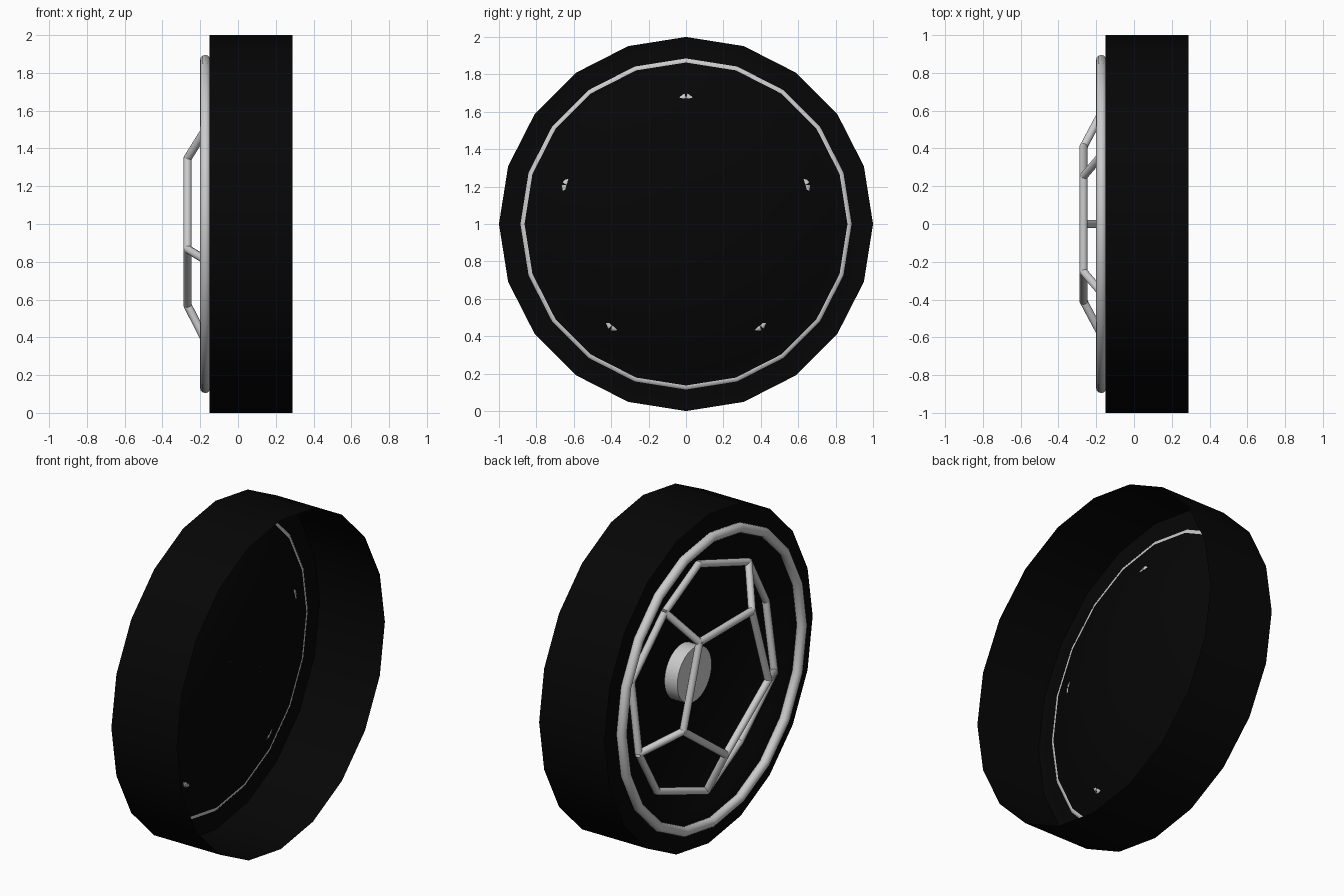
import bpy, bmesh, math
from mathutils import Vector

old = bpy.data.objects.get("Cube")
if old:
    bpy.data.objects.remove(old, do_unlink=True)


def material(name, value):
    mat = bpy.data.materials.new(name)
    mat.use_nodes = True
    colour = (value, value, value, 1)
    mat.diffuse_color = colour
    mat.node_tree.nodes["Principled BSDF"].inputs["Base Color"].default_value = colour
    return mat


BLACK = material("black", 0.0018)
SILVER = material("silver", 0.6)


def polar(x, r, degrees):
    """Point around the x axis, standing on the ground."""
    a = math.radians(degrees)
    return Vector((x, r * math.cos(a), 1 + r * math.sin(a)))


def lathe(name, profile, sides, mat, closed=False):
    """Turn a profile of (x, radius) points around the x axis."""
    bm = bmesh.new()
    rings = [[bm.verts.new(polar(x, r, 360 * i / sides)) for i in range(sides)]
             for x, r in profile]
    pairs = list(zip(rings, rings[1:]))
    if closed:
        pairs.append((rings[-1], rings[0]))
    else:
        bm.faces.new(rings[-1])
    for a, b in pairs:
        for i in range(sides):
            j = (i + 1) % sides
            bm.faces.new((a[i], a[j], b[j], b[i]))
    bmesh.ops.recalc_face_normals(bm, faces=bm.faces)
    return finish(name, bm, mat)


def finish(name, bm, mat):
    mesh = bpy.data.meshes.new(name)
    bm.to_mesh(mesh)
    bm.free()
    mesh.materials.append(mat)
    obj = bpy.data.objects.new(name, mesh)
    bpy.context.collection.objects.link(obj)
    return obj


def smooth(obj, degrees):
    bpy.ops.object.select_all(action="DESELECT")
    obj.select_set(True)
    bpy.context.view_layer.objects.active = obj
    bpy.ops.object.shade_smooth_by_angle(angle=math.radians(degrees))


# Open drum with a floor dished in from the face
dish = [(0.0333 - 0.252 * r ** 2.4, r) for r in (0.88, 0.8, 0.7, 0.6, 0.5, 0.38, 0.26, 0.12)]
smooth(lathe("drum_and_dish", [(0.288, 1), (-0.152, 1)] + dish, 20, BLACK), 30)

# Rim ring on the face
tube = [(-0.1725 + 0.029 * math.cos(math.tau * k / 12),
         0.866 + 0.029 * math.sin(math.tau * k / 12)) for k in range(12)]
smooth(lathe("rim_ring", tube, 20, SILVER, closed=True), 40)

# Centre hub at the bottom of the dish
smooth(lathe("centre_hub", [(0.029, 0.165), (-0.057, 0.165)], 32, SILVER), 30)

# Guard: flattened half of a twelve-sided cage made of rods
bm = bmesh.new()


def rod(a, b, radius=0.022):
    axis = b - a
    matrix = axis.to_track_quat("Z", "Y").to_matrix().to_4x4()
    matrix.translation = (a + b) / 2
    bmesh.ops.create_cone(bm, cap_ends=True, segments=10, radius1=radius,
                          radius2=radius, depth=axis.length, matrix=matrix)


for k in range(5):
    angle = -90 + 72 * k
    front = polar(-0.267, 0.43, angle)
    outer = polar(-0.138, 0.685, angle)
    rod(front, polar(-0.267, 0.43, angle + 72))
    rod(front, outer)
    for side in (-36, 36):
        rod(outer, polar(-0.084, 0.68, angle + side))
smooth(finish("guard_cage", bm, SILVER), 40)
